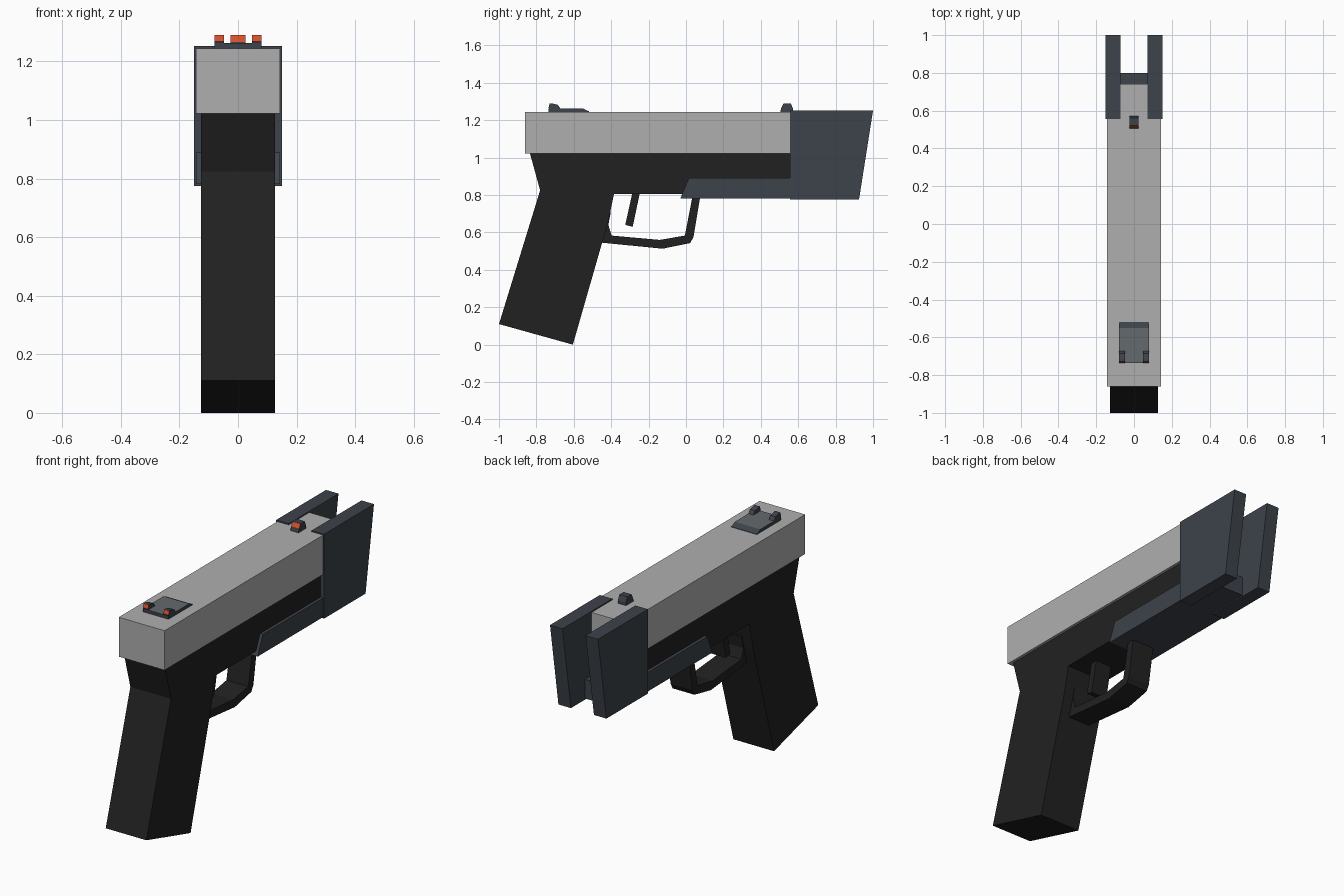
import bpy, bmesh

if "Cube" in bpy.data.objects:
    bpy.data.objects.remove(bpy.data.objects["Cube"])


def material(name, rgb):
    m = bpy.data.materials.new(name)
    m.diffuse_color = (*rgb, 1)
    m.use_nodes = True
    m.node_tree.nodes["Principled BSDF"].inputs["Base Color"].default_value = m.diffuse_color
    return m


SLIDE = material("light grey", (0.43, 0.43, 0.43))
BLACK = material("black", (0.0155, 0.0155, 0.0155))
STEEL = material("blue grey", (0.047, 0.055, 0.069))
PLATE = material("mid grey", (0.127, 0.142, 0.15))
ORANGE = material("orange", (0.67, 0.08, 0.026))


def extrude(name, profile, x0, x1, mat, accent=None, rule=None):
    """Extrude a (y, z) profile from x0 to x1; faces passing rule get accent."""
    bm = bmesh.new()
    face = bm.faces.new([bm.verts.new((x0, y, z)) for y, z in profile])
    ext = bmesh.ops.extrude_face_region(bm, geom=[face])
    verts = [v for v in ext["geom"] if isinstance(v, bmesh.types.BMVert)]
    bmesh.ops.translate(bm, verts=verts, vec=(x1 - x0, 0, 0))
    bmesh.ops.recalc_face_normals(bm, faces=bm.faces)
    if rule:
        for f in bm.faces:
            f.normal_update()
            f.material_index = int(rule(f))
    mesh = bpy.data.meshes.new(name)
    bm.to_mesh(mesh)
    bm.free()
    mesh.materials.append(mat)
    if accent:
        mesh.materials.append(accent)
    obj = bpy.data.objects.new(name, mesh)
    bpy.context.collection.objects.link(obj)
    return obj


def rect(y0, y1, z0, z1):
    return [(y0, z0), (y1, z0), (y1, z1), (y0, z1)]


# Slide
extrude("slide", rect(-0.86, 0.74, 1.022, 1.245), -0.143, 0.143, SLIDE)

# Frame and raked grip in one profile
extrude("frame_and_grip",
        [(-0.835, 1.025), (-0.78, 0.825), (-1.0, 0.11), (-0.605, 0.0),
         (-0.45, 0.54), (-0.42, 0.64), (-0.405, 0.71), (-0.385, 0.805),
         (0.74, 0.805), (0.74, 1.025)], -0.127, 0.127, BLACK)

# Trigger guard and trigger
extrude("trigger_guard",
        [(-0.47, 0.547), (-0.125, 0.513), (0.022, 0.543), (0.04, 0.575),
         (0.079, 0.81), (0.038, 0.81), (-0.006, 0.583), (-0.14, 0.56),
         (-0.398, 0.583), (-0.415, 0.64), (-0.402, 0.71), (-0.45, 0.71)],
        -0.068, 0.068, BLACK)
extrude("trigger",
        [(-0.285, 0.82), (-0.325, 0.64), (-0.285, 0.63), (-0.245, 0.82)],
        -0.05, 0.05, BLACK)

# Under-barrel rail and the two muzzle prongs
extrude("rail", [(-0.03, 0.782), (0.80, 0.782), (0.80, 0.89), (0.015, 0.89)],
        -0.144, 0.144, STEEL)
for side, s in (("left", -1), ("right", 1)):
    extrude(f"muzzle_prong_{side}",
            [(0.555, 0.775), (0.925, 0.775), (1.0, 1.252), (0.555, 1.252)],
            s * 0.072, s * 0.15, STEEL)


# Sights, with orange on the upper faces that look backwards
def marker(f):
    return f.normal.y < -0.5 and f.calc_center_median().z > 1.265


extrude("rear_sight_base",
        [(-0.735, 1.24), (-0.735, 1.263), (-0.55, 1.262), (-0.518, 1.247),
         (-0.518, 1.24)], -0.08, 0.08, STEEL, PLATE, lambda f: f.normal.z > 0.95)
for side, s in (("left", -1), ("right", 1)):
    extrude(f"rear_sight_post_{side}",
            [(-0.725, 1.245), (-0.735, 1.268), (-0.728, 1.29), (-0.715, 1.29),
             (-0.685, 1.282), (-0.67, 1.26), (-0.67, 1.245)],
            s * 0.048, s * 0.08, STEEL, ORANGE, marker)
extrude("front_sight",
        [(0.503, 1.24), (0.51, 1.267), (0.522, 1.29), (0.56, 1.29),
         (0.572, 1.262), (0.572, 1.24)], -0.025, 0.025, STEEL, ORANGE, marker)
